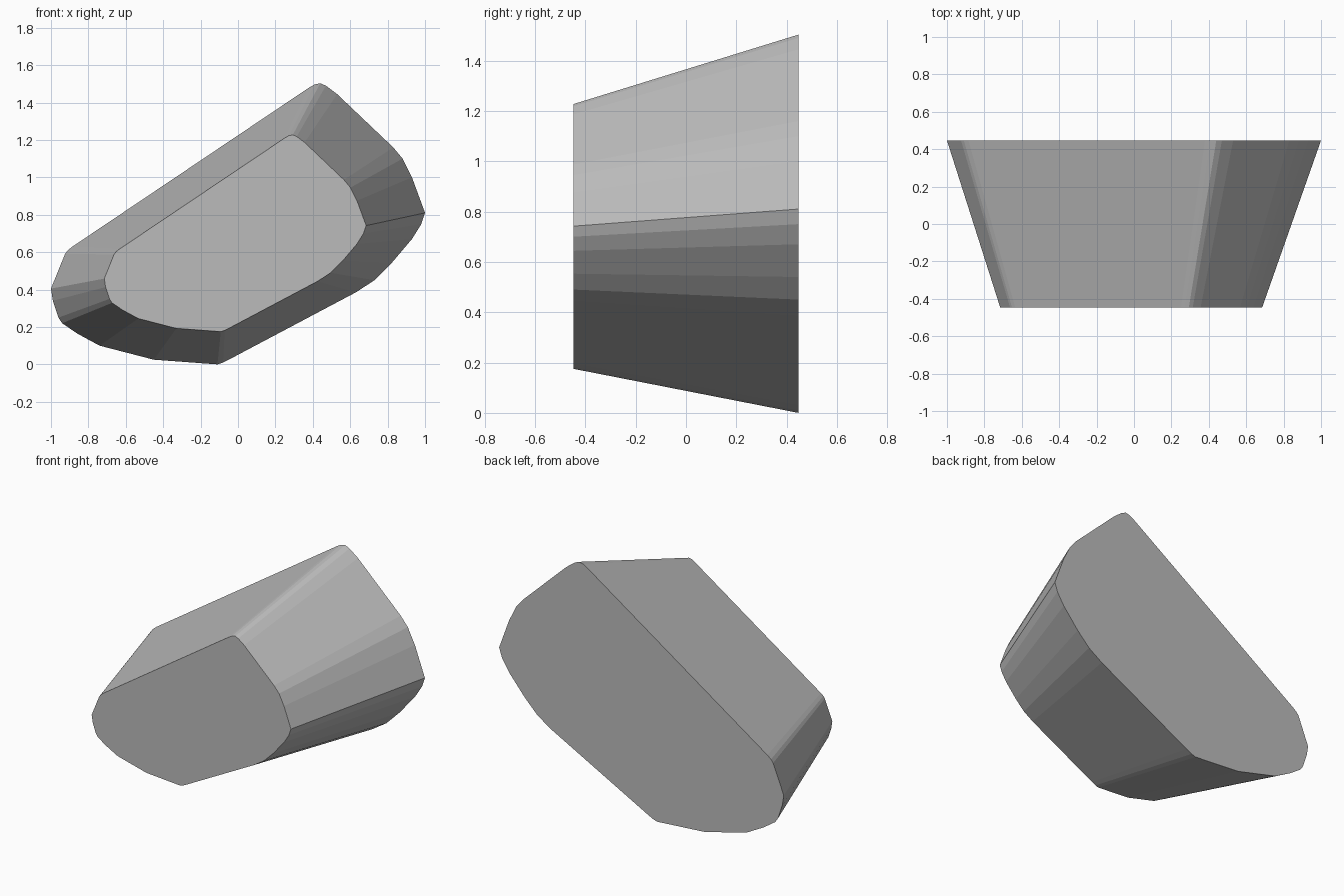
import bpy, bmesh

if "Cube" in bpy.data.objects:
    bpy.data.objects.remove(bpy.data.objects["Cube"])

# Outline of the large back face (x, z), clockwise from the left tip
OUTLINE = [
    (-1.0, 0.405), (-0.925, 0.59), (-0.91, 0.61), (-0.885, 0.63),
    (0.38, 1.48), (0.41, 1.497), (0.44, 1.503), (0.47, 1.49), (0.53, 1.445),
    (0.83, 1.16), (0.88, 1.10), (0.93, 1.0), (1.0, 0.81), (0.98, 0.75),
    (0.93, 0.67), (0.82, 0.54), (0.73, 0.45), (0.63, 0.385),
    (-0.04, 0.03), (-0.08, 0.01), (-0.11, 0.0), (-0.45, 0.025),
    (-0.74, 0.10), (-0.86, 0.165), (-0.94, 0.22), (-0.96, 0.25), (-0.99, 0.34),
]
HALF_DEPTH = 0.447
TAPER = 0.7

grey = bpy.data.materials.new("plain_grey")
grey.diffuse_color = (0.5, 0.5, 0.5, 1)
grey.use_nodes = True
grey.node_tree.nodes["Principled BSDF"].inputs["Base Color"].default_value = grey.diffuse_color

# Tapered block: back outline lofted to a smaller front outline
bm = bmesh.new()
back = [bm.verts.new((x, HALF_DEPTH, z)) for x, z in OUTLINE]
front = [bm.verts.new((x * TAPER - 0.015, -HALF_DEPTH, z * TAPER + 0.175))
         for x, z in OUTLINE]
bm.faces.new(back)
bm.faces.new(front)
for i in range(len(OUTLINE)):
    j = (i + 1) % len(OUTLINE)
    bm.faces.new((back[i], back[j], front[j], front[i]))
bmesh.ops.recalc_face_normals(bm, faces=bm.faces)

mesh = bpy.data.meshes.new("tapered_block")
bm.to_mesh(mesh)
bm.free()
mesh.materials.append(grey)
block = bpy.data.objects.new("tapered_block", mesh)
bpy.context.collection.objects.link(block)
